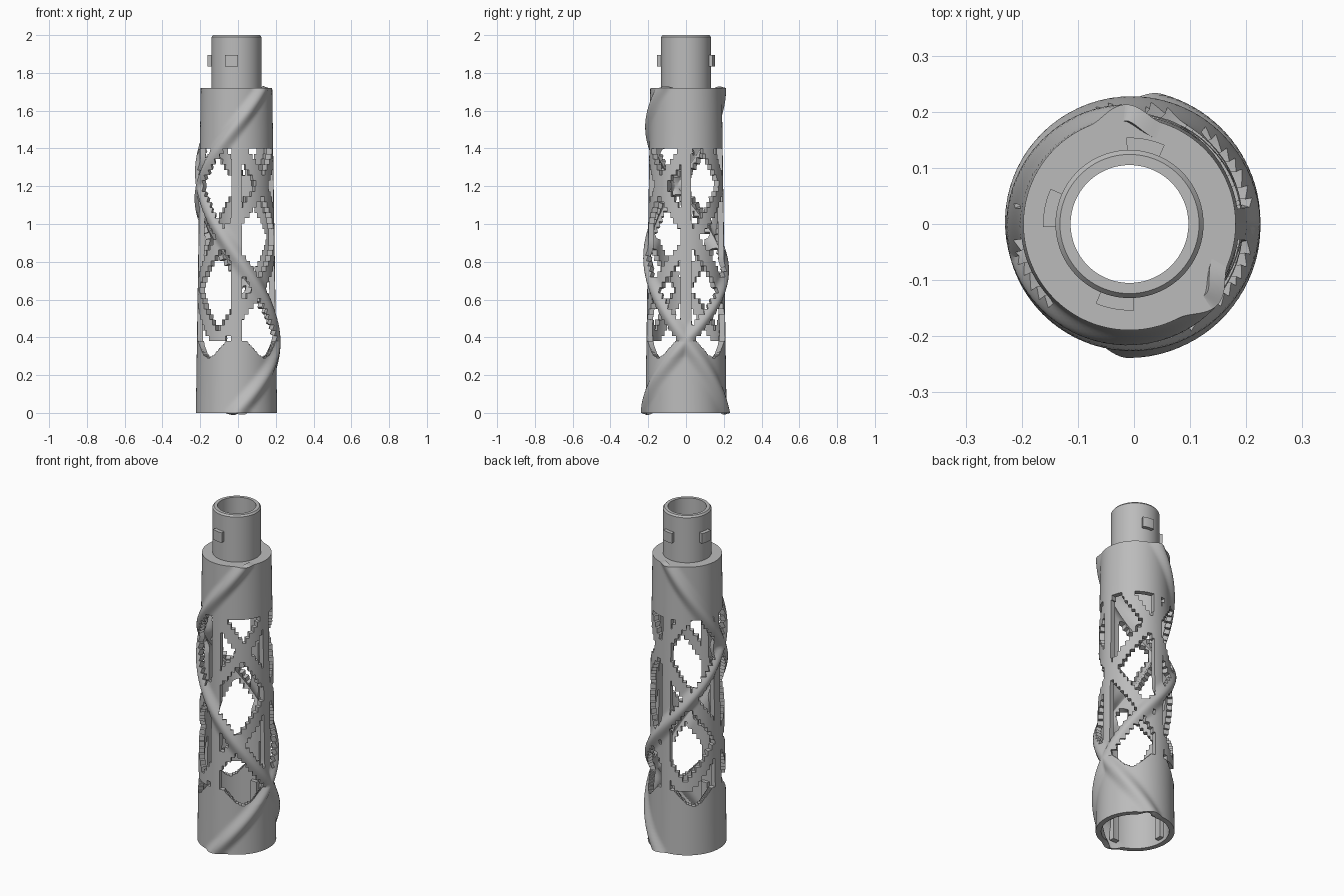
import bpy
import bmesh
from math import sin, cos, pi, radians

cube = bpy.data.objects.get("Cube")
if cube:
    bpy.data.objects.remove(cube)

AXIS_X = -0.008          # tube axis, offset because the ridges are uneven
TOP = 1.72               # shoulder height
CAGE_LOW, CAGE_HIGH = 0.38, 1.40
SCOOP_LOW = 0.29
STEPS = 36               # stair steps up the cage
COLUMNS = 180

grey = bpy.data.materials.new("plain_grey")
grey.use_nodes = True
grey.diffuse_color = (0.5, 0.5, 0.5, 1)
grey.node_tree.nodes["Principled BSDF"].inputs["Base Color"].default_value = (0.5, 0.5, 0.5, 1)


def finish(name, bm, wall=0):
    mesh = bpy.data.meshes.new(name)
    bm.to_mesh(mesh)
    bm.free()
    mesh.materials.append(grey)
    obj = bpy.data.objects.new(name, mesh)
    bpy.context.collection.objects.link(obj)
    bpy.ops.object.select_all(action='DESELECT')
    obj.select_set(True)
    bpy.context.view_layer.objects.active = obj
    if wall:
        mod = obj.modifiers.new("wall", 'SOLIDIFY')
        mod.thickness = wall
        mod.offset = -1
        bpy.ops.object.modifier_apply(modifier=mod.name)
    bpy.ops.object.shade_smooth_by_angle(angle=radians(35))
    return obj


def point(radius, angle, z):
    a = radians(angle)
    return (AXIS_X + radius * cos(a), radius * sin(a), z)


def gap(a, b, period=360):
    """Smallest angle between two directions, repeating every period."""
    return abs((a - b + period / 2) % period - period / 2)


# Two opposed spirals drive both the raised ridges and the lattice
def spirals(z):
    return -90 + 237 * z, 76 - 200 * z


def outer_radius(angle, z):
    near = min(gap(angle, s) for s in spirals(z))
    bump = cos(pi * near / 40) ** 2 if near < 20 else 0
    return 0.215 - 0.015 * z + 0.024 * bump


def is_open(angle, z):
    off_centre = gap(angle, 45, 90)
    if SCOOP_LOW < z < CAGE_LOW:                       # rounded scoop under each window
        return off_centre < 30 * ((z - SCOOP_LOW) / (CAGE_LOW - SCOOP_LOW)) ** 0.7
    if not CAGE_LOW < z < CAGE_HIGH or off_centre > 36:
        return False
    step = (CAGE_HIGH - CAGE_LOW) / STEPS
    z = CAGE_LOW + (int((z - CAGE_LOW) / step) + 0.5) * step
    return all(gap(angle, s, 120) > 11.5 for s in spirals(z))


def heights():
    def span(a, b, n):
        return [a + (b - a) * i / n for i in range(n)]
    return (span(0, SCOOP_LOW, 16) + span(SCOOP_LOW, CAGE_LOW, 12)
            + span(CAGE_LOW, CAGE_HIGH, STEPS * 2) + span(CAGE_HIGH, TOP, 20) + [TOP])


# Spiral-ridged body with pierced lattice windows
def build_body():
    bm = bmesh.new()
    zs = heights()
    turn = 360 / COLUMNS
    rows = [[bm.verts.new(point(outer_radius(i * turn, z), i * turn, z))
             for i in range(COLUMNS)] for z in zs]
    for j in range(len(zs) - 1):
        middle = (zs[j] + zs[j + 1]) / 2
        for i in range(COLUMNS):
            if not is_open((i + 0.5) * turn, middle):
                k = (i + 1) % COLUMNS
                bm.faces.new((rows[j][i], rows[j][k], rows[j + 1][k], rows[j + 1][i]))
    loose = [v for v in bm.verts if not v.link_faces]
    bmesh.ops.delete(bm, geom=loose, context='VERTS')
    finish("lattice_body", bm, wall=0.03)


# Closed cross-section swept round the axis; a radius may be a function of angle
def sweep(name, profile, start=0, end=360, count=COLUMNS):
    bm = bmesh.new()
    full = end - start == 360
    rings = []
    for i in range(count if full else count + 1):
        a = start + (end - start) * i / count
        rings.append([bm.verts.new(point(r(a) if callable(r) else r, a, z)) for r, z in profile])
    n = len(profile)
    for i in range(count):
        p, q = rings[i], rings[(i + 1) % len(rings)]
        for j in range(n):
            k = (j + 1) % n
            bm.faces.new((p[j], q[j], q[k], p[k]))
    if not full:
        bm.faces.new(rings[0])
        bm.faces.new(rings[-1])
    bmesh.ops.recalc_face_normals(bm, faces=bm.faces)
    finish(name, bm)


build_body()

# Flat shoulder following the ridged outline
sweep("shoulder", [(0.105, TOP - 0.03), (lambda a: outer_radius(a, TOP) - 0.015, TOP - 0.03),
                   (lambda a: outer_radius(a, TOP), TOP), (0.105, TOP)])

# Neck tube with a bevelled rim
sweep("neck", [(0.105, TOP - 0.03), (0.132, TOP - 0.03), (0.132, 1.99),
               (0.124, 2.0), (0.105, 2.0)], count=96)

# Three locking lugs on the neck
for side, angle in (("front", 260), ("right", 169), ("back", 79)):
    sweep(side + "_lug", [(0.125, 1.835), (0.154, 1.835), (0.154, 1.895), (0.125, 1.895)],
          angle - 13, angle + 13, 8)

# Guide ribs inside the open base
for i in range(4):
    angle = 90 * i
    sweep("base_rib_%d" % (i + 1), [(0.16, 0.02), (0.19, 0.02), (0.19, 0.28), (0.16, 0.28)],
          angle - 7, angle + 7, 4)
